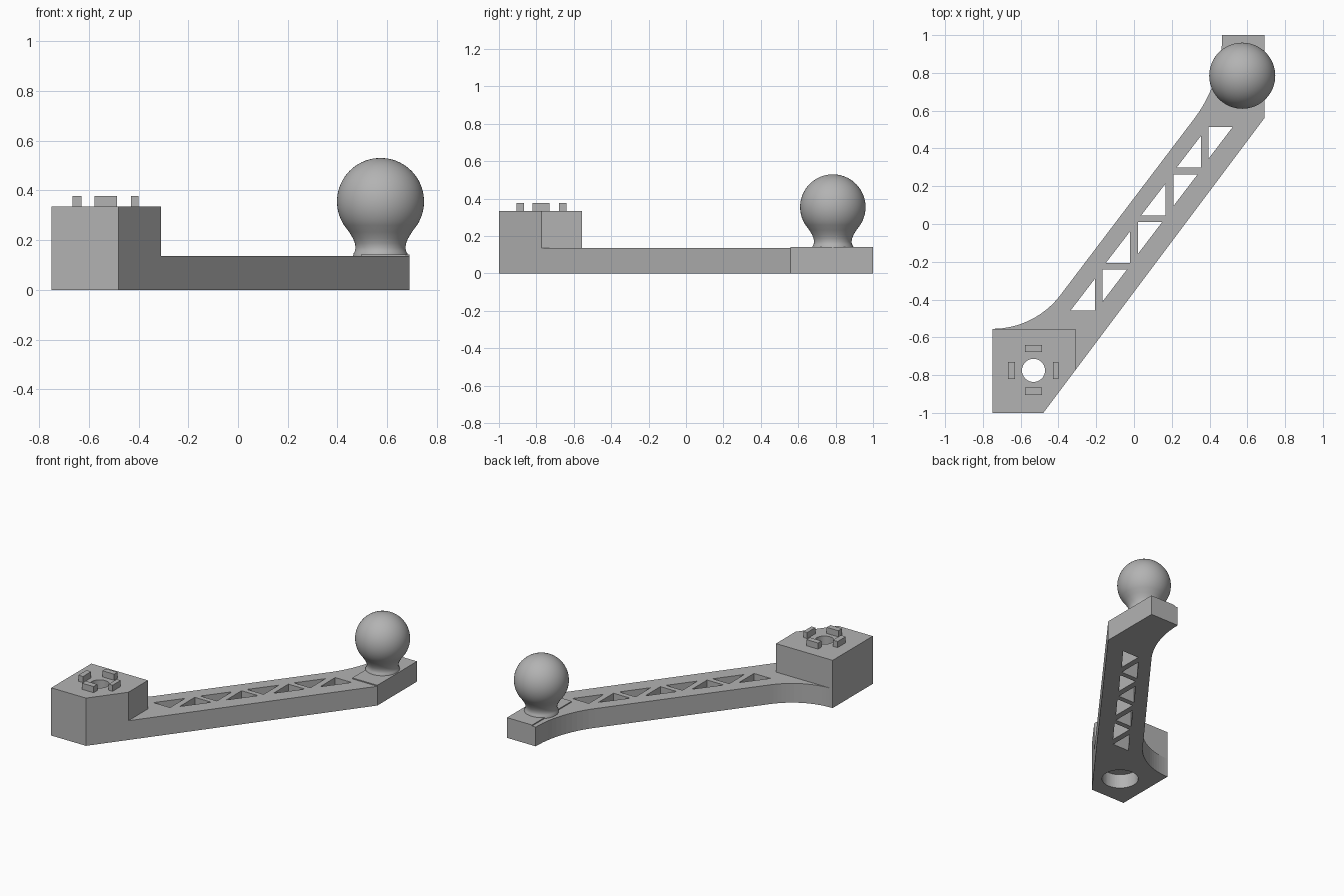
import bpy, bmesh, math
from mathutils import Vector

if "Cube" in bpy.data.objects:
    bpy.data.objects.remove(bpy.data.objects["Cube"])

grey = bpy.data.materials.new("plain grey")
grey.use_nodes = True
COLOUR = (0.45, 0.45, 0.45, 1)
grey.diffuse_color = COLOUR
grey.node_tree.nodes["Principled BSDF"].inputs["Base Color"].default_value = COLOUR


def add_object(name, bm):
    bmesh.ops.recalc_face_normals(bm, faces=bm.faces)
    mesh = bpy.data.meshes.new(name)
    bm.to_mesh(mesh)
    bm.free()
    mesh.materials.append(grey)
    obj = bpy.data.objects.new(name, mesh)
    bpy.context.collection.objects.link(obj)
    return obj


def prism(name, outlines, z0, z1):
    """Extrude one or more flat outlines from z0 to z1."""
    bm = bmesh.new()
    for outline in outlines:
        face = bm.faces.new([bm.verts.new((x, y, z0)) for x, y in outline])
        top = bmesh.ops.extrude_face_region(bm, geom=[face])["geom"]
        bmesh.ops.translate(bm, vec=(0, 0, z1 - z0),
                            verts=[v for v in top if isinstance(v, bmesh.types.BMVert)])
    return add_object(name, bm)


def arc(cx, cy, r, a0, a1, n):
    angles = [math.radians(a0 + (a1 - a0) * i / n) for i in range(n + 1)]
    return [(cx + r * math.cos(a), cy + r * math.sin(a)) for a in angles]


def rect(x0, x1, y0, y1):
    return [(x0, y0), (x1, y0), (x1, y1), (x0, y1)]


def cut(obj, cutter):
    mod = obj.modifiers.new("cut", 'BOOLEAN')
    mod.object = cutter
    mod.operation = 'DIFFERENCE'
    mod.solver = 'EXACT'
    bpy.context.view_layer.objects.active = obj
    bpy.ops.object.modifier_apply(modifier=mod.name)


ARM_TOP, BLOCK_TOP, PEG_TOP = 0.135, 0.335, 0.378
HOLE = Vector((-0.532, -0.775))
SLANT = math.degrees(math.atan2(4, 3))

# Slanted arm, with a fillet flaring out to each end
R_END, R_BLOCK = 0.735, 0.453
end_fillet = arc(0.467 - R_END, 1, R_END, 0, SLANT - 90, 12)
block_fillet = arc(-0.75, -0.555 + R_BLOCK, R_BLOCK, SLANT - 90, -90, 16)
arm = prism("arm", [[(-0.75, -1), (-0.48, -1), (0.69, 0.56), (0.69, 1)]
                    + end_fillet + block_fillet], 0, ARM_TOP)

# Lattice of paired right triangles through the arm
triangles = []
for i in range(4):
    x, y = -0.336 + 0.187 * i, -0.458 + 0.252 * i
    triangles.append([(x, y), (x + 0.129, y), (x + 0.129, y + 0.168)])
    x, y = x + 0.17, y + 0.216
    triangles.append([(x, y), (x, y - 0.168), (x + 0.128, y)])
lattice = prism("lattice_cutter", triangles, -0.1, 0.3)

# Tall mounting block with its corner cut along the arm
block = prism("mounting_block", [[(-0.75, -1), (-0.48, -1), (-0.31, -0.773),
                                  (-0.31, -0.555), (-0.75, -0.555)]], ARM_TOP, BLOCK_TOP)

# Bolt hole with a wider recess underneath
bolt = prism("bolt_cutter", [arc(*HOLE, 0.061, 0, 354, 59)], -0.1, 0.5)
recess = prism("recess_cutter", [arc(*HOLE, 0.118, 0, 354, 59)], -0.1, 0.1)
for cutter in (lattice, recess, bolt):
    cut(arm, cutter)
cut(block, bolt)
for cutter in (lattice, recess, bolt):
    bpy.data.objects.remove(cutter)

# Locating pegs around the bolt hole
px, py = HOLE
pegs = {
    "back_peg": rect(px - 0.045, px + 0.045, py + 0.097, py + 0.135),
    "front_peg": rect(px - 0.045, px + 0.045, py - 0.131, py - 0.09),
    "right_peg": rect(px - 0.134, px - 0.097, py - 0.045, py + 0.045),
    "left_peg": rect(px + 0.102, px + 0.132, py - 0.045, py + 0.045),
}
for name, outline in pegs.items():
    prism(name, [outline], BLOCK_TOP, PEG_TOP)

# Thin pad beneath the ball
prism("ball_pad", [rect(0.495, 0.69, 0.56, 1)], ARM_TOP, 0.142)

# Ball on a flared neck, turned from one profile
BALL_R, BALL_Z = 0.175, 0.355
profile = [(0, ARM_TOP), (0.11, ARM_TOP), (0.109, 0.145), (0.103, 0.155), (0.1, 0.17),
           (0.103, 0.187), (0.111, 0.207), (0.126, 0.232)]
profile += arc(0, BALL_Z, BALL_R, -33, 90, 24)
bm = bmesh.new()
verts = [bm.verts.new((r, 0, z)) for r, z in profile]
edges = [bm.edges.new(pair) for pair in zip(verts, verts[1:])]
bmesh.ops.spin(bm, geom=verts + edges, cent=(0, 0, 0), axis=(0, 0, 1),
               angle=2 * math.pi, steps=64)
bmesh.ops.remove_doubles(bm, verts=bm.verts, dist=0.0001)
ball = add_object("ball_mount", bm)
ball.location = (0.573, 0.785, 0)
bpy.ops.object.select_all(action='DESELECT')
ball.select_set(True)
bpy.context.view_layer.objects.active = ball
bpy.ops.object.shade_smooth_by_angle(angle=math.radians(40))
